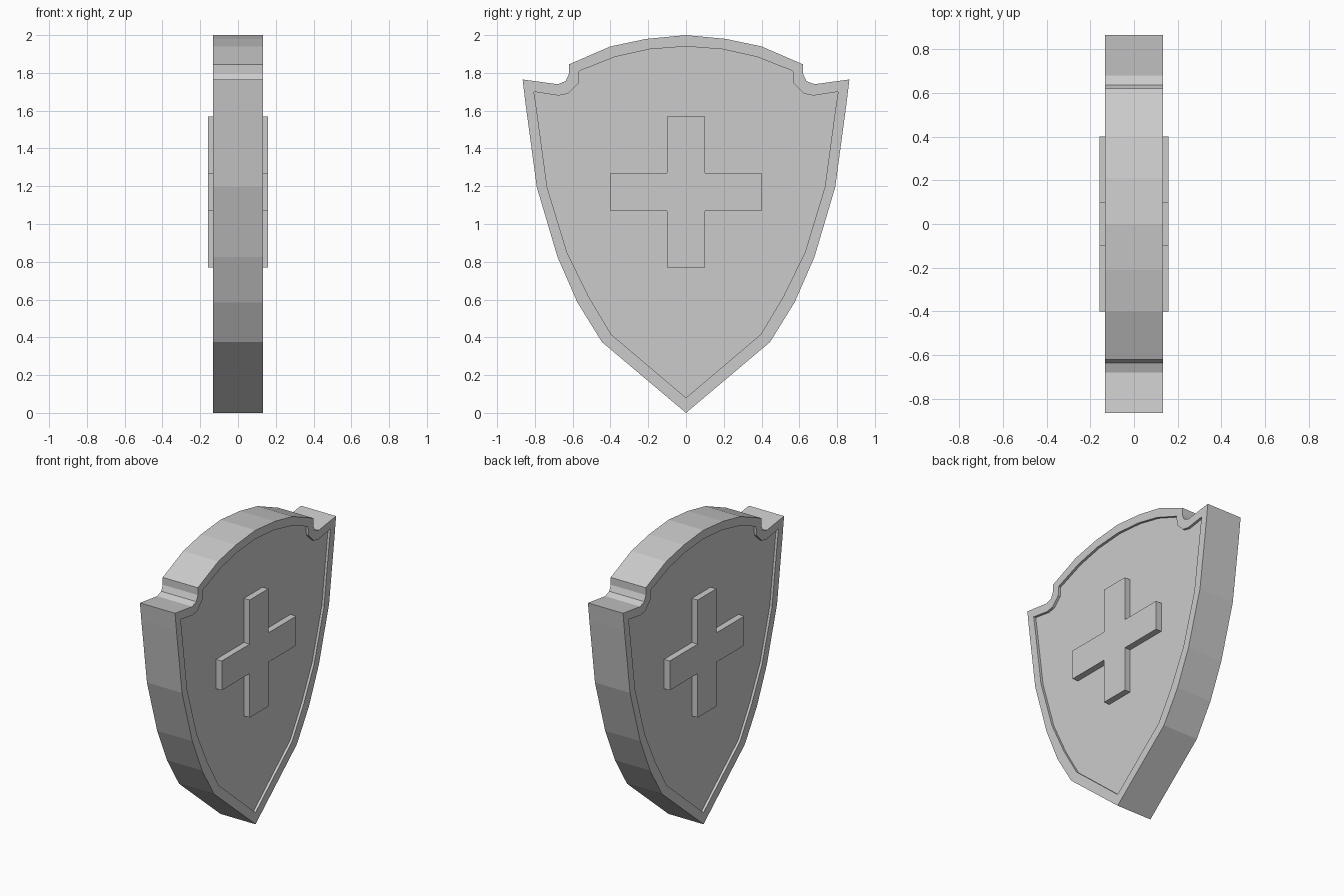
import bpy
import bmesh

cube = bpy.data.objects.get("Cube")
if cube:
    bpy.data.objects.remove(cube, do_unlink=True)

grey = bpy.data.materials.new("plain grey")
grey.use_nodes = True
grey.diffuse_color = (0.6, 0.6, 0.6, 1)
grey.node_tree.nodes["Principled BSDF"].inputs["Base Color"].default_value = (0.6, 0.6, 0.6, 1)

RIM_X, PANEL_X, CROSS_X = 0.132, 0.115, 0.158

# Half profiles (y, z), from the top centre down to the point
OUTER = [(0, 2), (.21, 1.98), (.4, 1.94), (.62, 1.845), (.62, 1.795), (.637, 1.757), (.68, 1.74),
         (.865, 1.765), (.85, 1.64), (.79, 1.195), (.68, .825), (.575, .585), (.445, .375), (0, 0)]
INNER = [(0, 1.94), (.195, 1.925), (.375, 1.885), (.565, 1.81), (.57, 1.745), (.625, 1.69), (.675, 1.68),
         (.805, 1.7), (.79, 1.6), (.735, 1.195), (.63, .85), (.515, .615), (.395, .415), (0, .08)]


def mirrored(half):
    """Close a half profile across y = 0."""
    return half + [(-y, z) for y, z in half[-2:0:-1]]


def finish(bm, name):
    bmesh.ops.recalc_face_normals(bm, faces=bm.faces)
    mesh = bpy.data.meshes.new(name)
    bm.to_mesh(mesh)
    bm.free()
    mesh.materials.append(grey)
    obj = bpy.data.objects.new(name, mesh)
    bpy.context.collection.objects.link(obj)
    return obj


def loop(bm, outline, x):
    return [bm.verts.new((x, y, z)) for y, z in outline]


def bridge(bm, a, b):
    for i in range(len(a)):
        j = (i + 1) % len(a)
        bm.faces.new((a[i], a[j], b[j], b[i]))


# Shield body: outer wall, flat rims and a recessed panel on both sides
bm = bmesh.new()
outer, inner = mirrored(OUTER), mirrored(INNER)
rings = [loop(bm, o, x) for o, x in ((inner, -PANEL_X), (inner, -RIM_X), (outer, -RIM_X),
                                     (outer, RIM_X), (inner, RIM_X), (inner, PANEL_X))]
for a, b in zip(rings, rings[1:]):
    bridge(bm, a, b)
bm.faces.new(rings[0])
bm.faces.new(rings[-1])
finish(bm, "shield_body")

# Raised cross on each side
A, L, MID = 0.1, 0.4, 1.17
quarter = [(A, L), (A, A), (L, A), (L, -A), (A, -A), (A, -L)]
cross = [(y, MID + z) for y, z in quarter] + [(-y, MID + z) for y, z in reversed(quarter)]
for side, name in ((1, "left_cross"), (-1, "right_cross")):
    bm = bmesh.new()
    base = loop(bm, cross, side * (PANEL_X - 0.02))
    top = loop(bm, cross, side * CROSS_X)
    bridge(bm, base, top)
    bm.faces.new(base)
    bm.faces.new(top)
    finish(bm, name)
